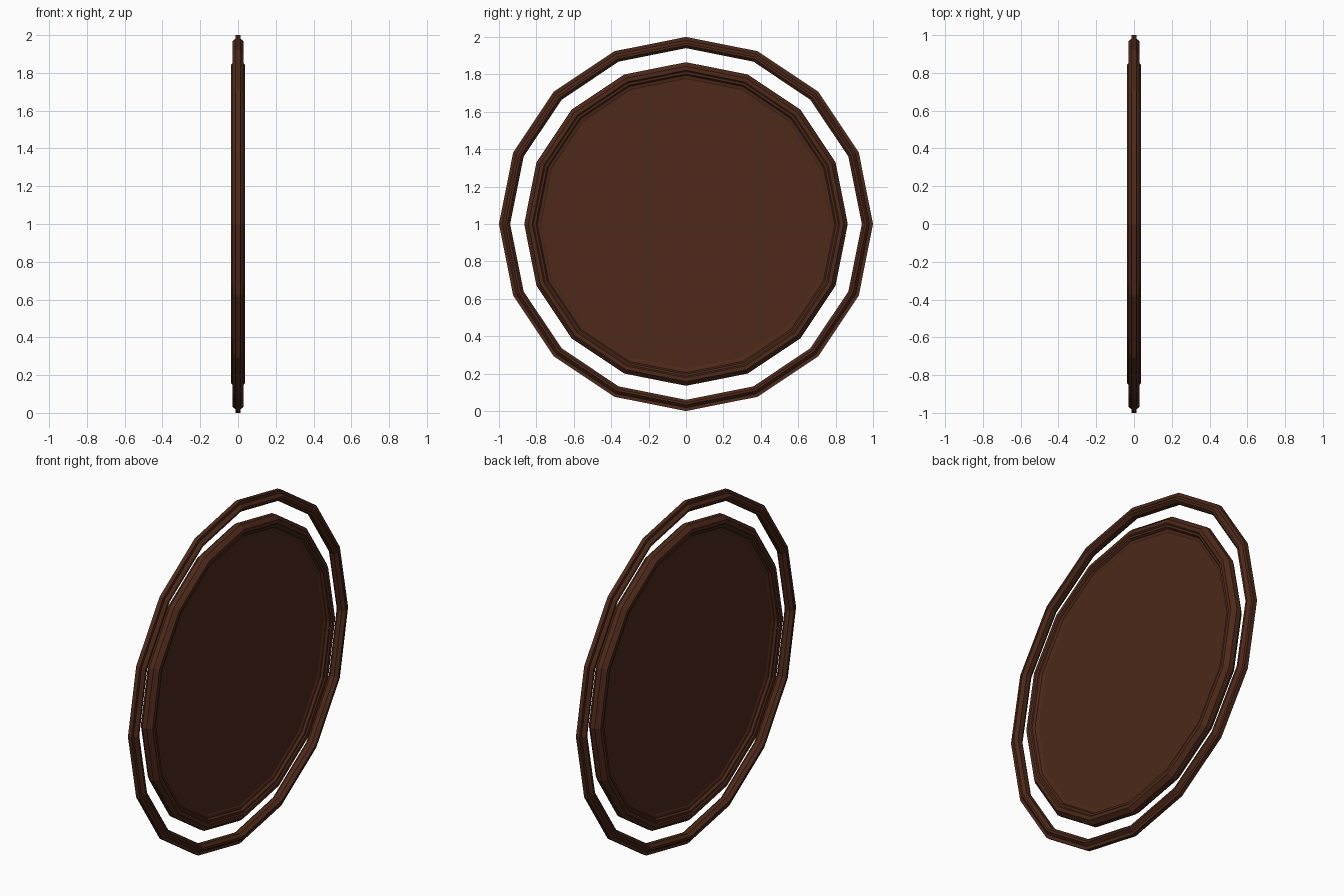
import bpy, bmesh, math

if "Cube" in bpy.data.objects:
    bpy.data.objects.remove(bpy.data.objects["Cube"])

SIDES = 16
mat = bpy.data.materials.new("dark_wood")
mat.diffuse_color = (0.075, 0.022, 0.010, 1)
mat.use_nodes = True
mat.node_tree.nodes["Principled BSDF"].inputs["Base Color"].default_value = mat.diffuse_color


def lathe(name, profile, closed):
    """Spin (radius, x) points about the x axis, flat shaded with 16 sides."""
    bm = bmesh.new()
    rings = []
    for r, x in profile:
        if r == 0:
            rings.append([bm.verts.new((x, 0, 1))] * SIDES)
        else:
            rings.append([bm.verts.new((x, r * math.sin(a), 1 + r * math.cos(a)))
                          for a in (2 * math.pi * i / SIDES for i in range(SIDES))])
    n = len(rings)
    for k in range(n if closed else n - 1):
        p, q = rings[k], rings[(k + 1) % n]
        for i in range(SIDES):
            j = (i + 1) % SIDES
            corners = list(dict.fromkeys((p[i], p[j], q[j], q[i])))
            bm.faces.new(corners)
    bmesh.ops.recalc_face_normals(bm, faces=bm.faces)
    me = bpy.data.meshes.new(name)
    bm.to_mesh(me)
    bm.free()
    me.materials.append(mat)
    ob = bpy.data.objects.new(name, me)
    bpy.context.collection.objects.link(ob)
    return ob


def mirrored(half):
    return half + [(r, -x) for r, x in reversed(half)]


# Outer hoop: chamfered band with a narrow raised lip on its rim
lathe("outer_hoop", mirrored([(0.94, 0.013), (0.955, 0.03), (0.967, 0.03),
                              (0.982, 0.012), (1.0, 0.012)]), True)

# Inner panel: moulded rim stepping down to a recessed flat disc on both sides
lathe("round_panel", mirrored([(0, 0.012), (0.775, 0.012), (0.782, 0.016),
                               (0.795, 0.018), (0.803, 0.031), (0.815, 0.031),
                               (0.822, 0.038), (0.843, 0.038), (0.852, 0.028),
                               (0.865, 0.014)]), False)
